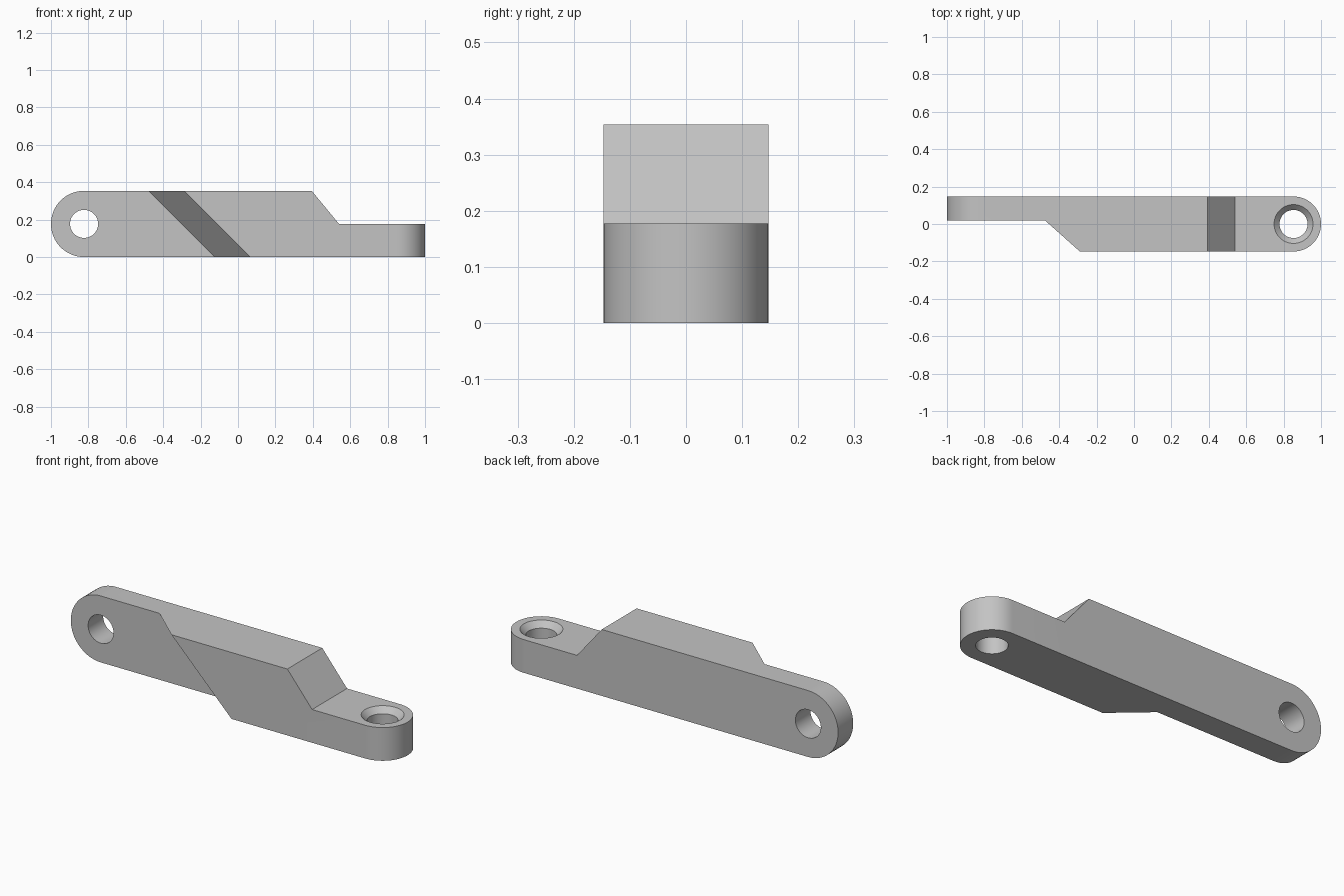
import bpy, bmesh, math
from mathutils import Vector

cube = bpy.data.objects.get("Cube")
if cube:
    bpy.data.objects.remove(cube, do_unlink=True)

HALF_W, HEIGHT, STEP = 0.147, 0.354, 0.177
PIN_X, BOLT_X, HOLE_R = -0.823, 0.853, 0.075

grey = bpy.data.materials.new("plain grey")
grey.use_nodes = True
colour = (0.55, 0.55, 0.55, 1)
grey.diffuse_color = colour
grey.node_tree.nodes["Principled BSDF"].inputs["Base Color"].default_value = colour


def arc(cx, cy, r, start, end, n=32):
    return [(cx + r * math.cos(math.radians(start + (end - start) * i / n)),
             cy + r * math.sin(math.radians(start + (end - start) * i / n)))
            for i in range(n + 1)]


def loft(name, rings):
    """Closed solid through matching rings of points."""
    bm = bmesh.new()
    loops = [[bm.verts.new(p) for p in ring] for ring in rings]
    bm.faces.new(loops[0])
    bm.faces.new(loops[-1])
    for a, b in zip(loops, loops[1:]):
        for i in range(len(a)):
            j = (i + 1) % len(a)
            bm.faces.new((a[i], a[j], b[j], b[i]))
    bmesh.ops.recalc_face_normals(bm, faces=bm.faces)
    mesh = bpy.data.meshes.new(name)
    bm.to_mesh(mesh)
    bm.free()
    mesh.materials.append(grey)
    obj = bpy.data.objects.new(name, mesh)
    bpy.context.collection.objects.link(obj)
    return obj


def circle_ring(r, z):
    return [Vector((x, y, z)) for x, y in arc(BOLT_X, 0, r, 0, 360, 64)[:-1]]


# Side profile: round pin end, full-height body, sloped step down to the tab
side = arc(PIN_X, STEP, STEP, 90, 270) + [
    (1.1, 0), (1.1, STEP), (0.54, STEP), (0.394, HEIGHT)]
arm = loft("link_arm", [[(x, y, z) for x, z in side] for y in (-HALF_W, HALF_W)])

# Plan outline: round end on the bolt tab
plan = arc(BOLT_X, 0, HALF_W, -90, 90) + [(-1.2, HALF_W), (-1.2, -HALF_W)]
outline = loft("plan_outline_cutter", [[(x, y, z) for x, y in plan] for z in (-0.1, 0.5)])

# Slanted relief that thins the pin end
relief_rings = []
for z in (-0.1, 0.46):
    edge = -0.123 - z
    relief_rings.append([(-1.8, 0.02, z), (edge, 0.02, z),
                         (edge + 0.3, -0.247, z), (-1.8, -0.247, z)])
relief = loft("relief_cutter", relief_rings)

# Pin hole across the width
pin = loft("pin_hole_cutter", [[(x, y, z) for x, z in arc(PIN_X, STEP, HOLE_R, 0, 360, 64)[:-1]]
                               for y in (-0.3, 0.3)])

# Countersunk bolt hole through the tab
bolt = loft("bolt_hole_cutter", [circle_ring(HOLE_R, -0.1), circle_ring(HOLE_R, STEP - 0.03),
                                 circle_ring(0.104, STEP), circle_ring(0.104, STEP + 0.1)])

bpy.context.view_layer.objects.active = arm
for cutter, operation in ((outline, "INTERSECT"), (relief, "DIFFERENCE"),
                          (pin, "DIFFERENCE"), (bolt, "DIFFERENCE")):
    mod = arm.modifiers.new(cutter.name, "BOOLEAN")
    mod.object, mod.operation, mod.solver = cutter, operation, "EXACT"
    bpy.ops.object.modifier_apply(modifier=mod.name)
    bpy.data.objects.remove(cutter, do_unlink=True)

bpy.ops.object.select_all(action="DESELECT")
arm.select_set(True)
bpy.ops.object.shade_smooth_by_angle(angle=math.radians(25))
